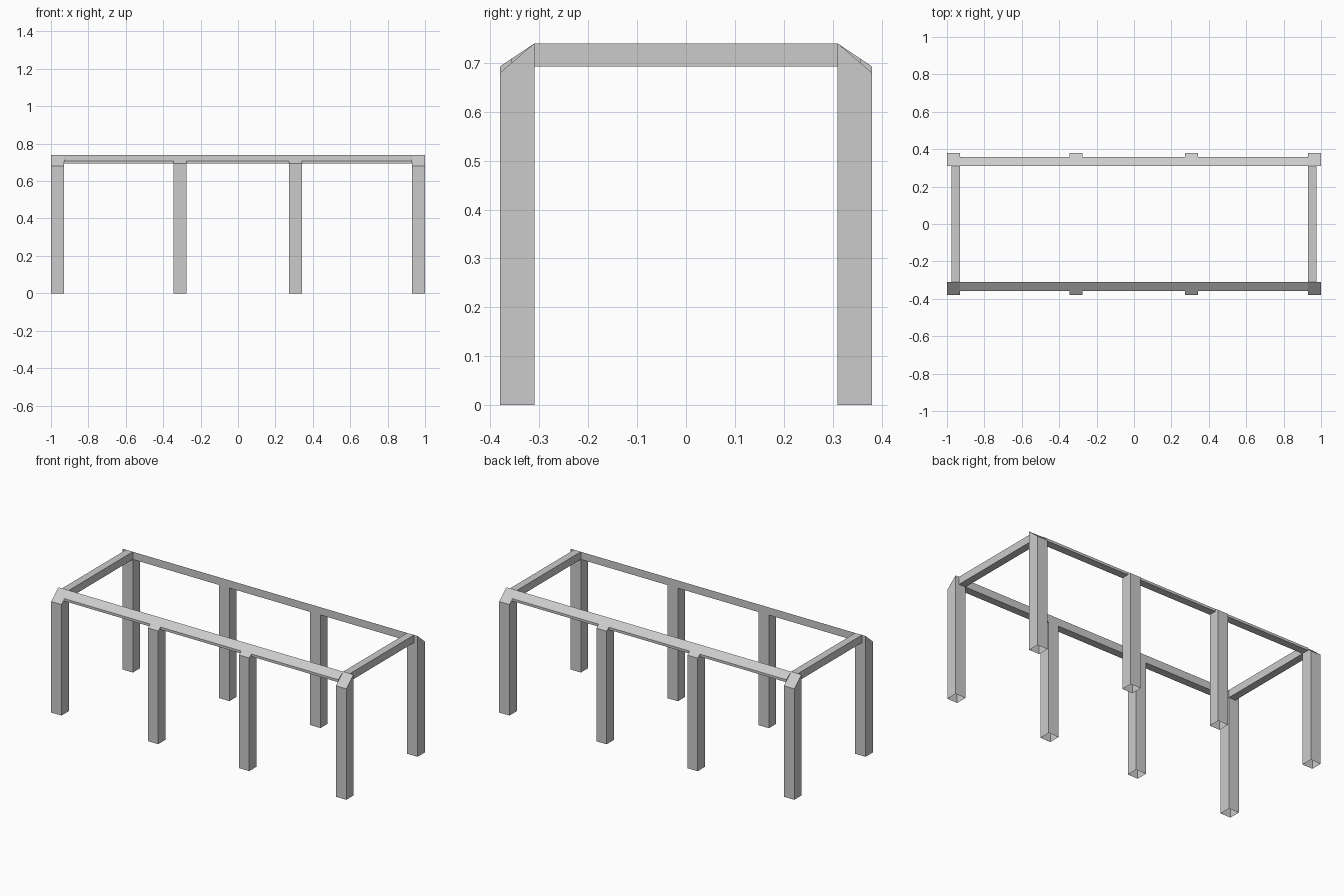
import bpy, bmesh

if "Cube" in bpy.data.objects:
    bpy.data.objects.remove(bpy.data.objects["Cube"])

LEG, IN_Y, OUT_Y = 0.07, 0.31, 0.38       # leg width, inner and outer y planes
TOP, RAIL_Z, RAIL_W = 0.74, 0.693, 0.047  # frame top, rail underside, rail depth


def prism(name, profile, x0, x1, open_bottom=False):
    """Extrude a (y, z) profile from x0 to x1; optionally remove the floor face."""
    bm = bmesh.new()
    face = bm.faces.new([bm.verts.new((x0, y, z)) for y, z in profile])
    ext = bmesh.ops.extrude_face_region(bm, geom=[face], use_keep_orig=True)
    moved = [v for v in ext["geom"] if isinstance(v, bmesh.types.BMVert)]
    bmesh.ops.translate(bm, verts=moved, vec=(x1 - x0, 0, 0))
    bmesh.ops.recalc_face_normals(bm, faces=bm.faces[:])
    if open_bottom:
        floor = [f for f in bm.faces if all(v.co.z < 1e-5 for v in f.verts)]
        bmesh.ops.delete(bm, geom=floor, context='FACES')
    me = bpy.data.meshes.new(name)
    bm.to_mesh(me)
    bm.free()
    ob = bpy.data.objects.new(name, me)
    bpy.context.collection.objects.link(ob)
    return ob


leg_x = [-0.965, -0.31, 0.307, 0.965]
for side, s in (("front", -1), ("back", 1)):
    # Hollow square legs with a sloping cap
    for i, x in enumerate(leg_x):
        corner = i in (0, 3)
        low = 0.68 if corner else RAIL_Z
        pts = [(s * IN_Y, 0), (s * OUT_Y, 0), (s * OUT_Y, low), (s * IN_Y, TOP)]
        kind = "corner" if corner else "middle"
        prism(f"{side}_{kind}_leg", pts, x - LEG / 2, x + LEG / 2, open_bottom=True)

    # Long rails with the same slope, fitted between the legs
    edge = IN_Y + RAIL_W
    edge_z = TOP - (TOP - RAIL_Z) * RAIL_W / (OUT_Y - IN_Y)
    pts = [(s * IN_Y, RAIL_Z), (s * edge, RAIL_Z), (s * edge, edge_z), (s * IN_Y, TOP)]
    for a, b in zip(leg_x, leg_x[1:]):
        prism(f"{side}_rail", pts, a + LEG / 2, b - LEG / 2)

# Flat-topped end rails
for side, s in (("left", -1), ("right", 1)):
    pts = [(-IN_Y, RAIL_Z), (IN_Y, RAIL_Z), (IN_Y, TOP), (-IN_Y, TOP)]
    prism(f"{side}_end_rail", pts, *sorted((s * 0.93, s * 0.976)))
